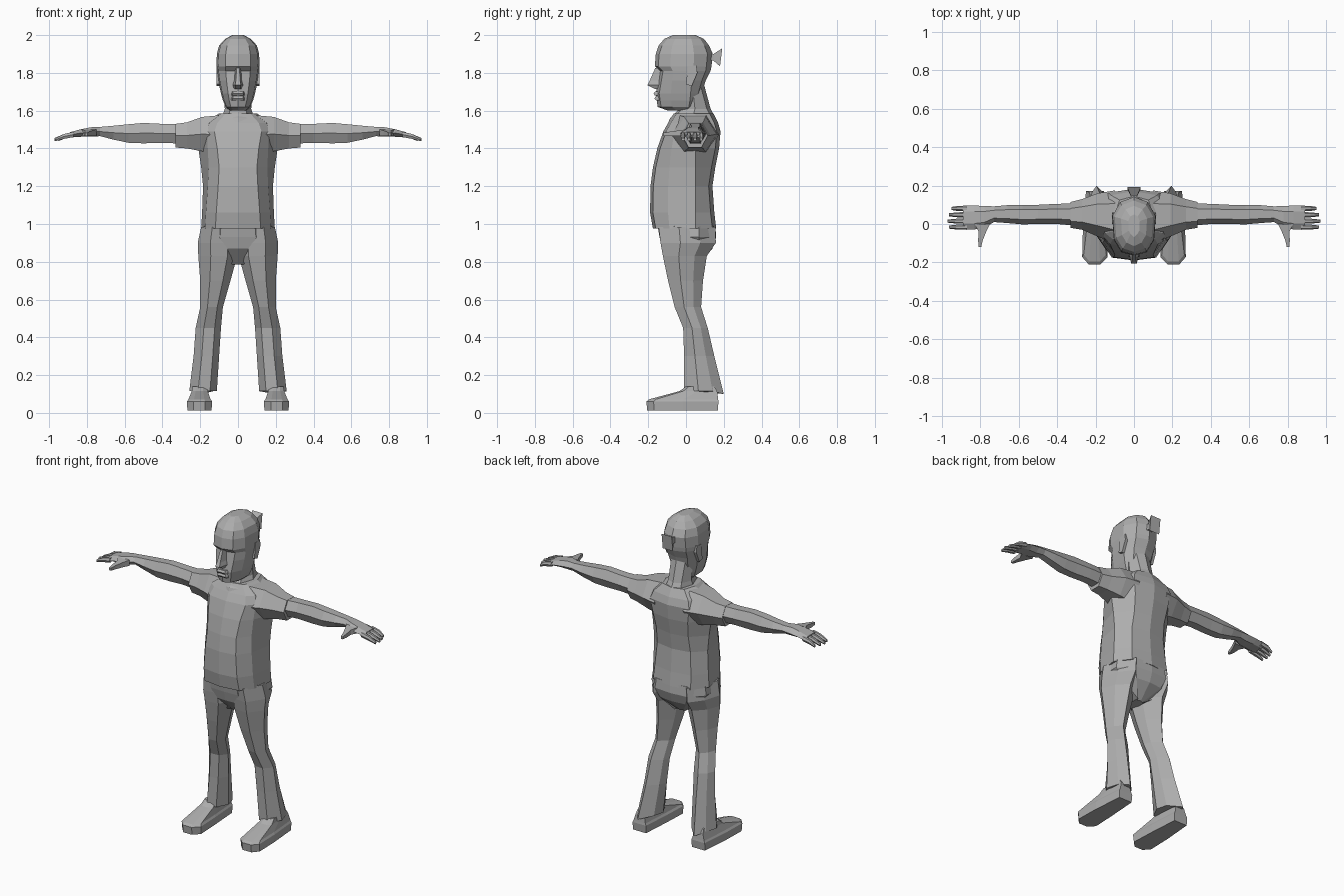
import bpy, bmesh
from mathutils import Vector

grey = bpy.data.materials.new("plain grey")
grey.diffuse_color = (0.42, 0.42, 0.42, 1)


def loft(name, rings, mirror=False):
    """Skin a list of equal-length rings of points and cap both ends."""
    bm = bmesh.new()
    loops = [[bm.verts.new(p) for p in r] for r in rings]
    n = len(loops[0])
    for a, b in zip(loops, loops[1:]):
        for i in range(n):
            j = (i + 1) % n
            bm.faces.new((a[i], a[j], b[j], b[i]))
    bm.faces.new(loops[0])
    bm.faces.new(loops[-1])
    bmesh.ops.recalc_face_normals(bm, faces=bm.faces)
    mesh = bpy.data.meshes.new(name)
    bm.to_mesh(mesh)
    bm.free()
    mesh.materials.append(grey)
    ob = bpy.data.objects.new(name, mesh)
    bpy.context.collection.objects.link(ob)
    if mirror:
        m = ob.modifiers.new("mirror", 'MIRROR')
        m.use_mirror_merge = False
    return ob


def symmetric(half, z):
    """Full ring from a right half that starts and ends on the centre line."""
    return [(x, y, z) for x, y in half] + [(-x, y, z) for x, y in half[-2:0:-1]]


def arm_ring(x, y0, y1, z0, z1):
    """Six-sided ring across the arm direction."""
    cy, cz, ry, rz = (y0 + y1) / 2, (z0 + z1) / 2, (y1 - y0) / 2, (z1 - z0) / 2
    return [(x, cy + a * ry, cz + b * rz) for a, b in
            ((1, 0), (.5, 1), (-.5, 1), (-1, 0), (-.5, -1), (.5, -1))]


# Shirt body: z, front y, back y, front panel half width, flank half width, side half width
shirt = [(.975, -.175, .16, .12, .175, .195), (1.06, -.19, .15, .115, .17, .19),
         (1.2, -.188, .14, .105, .16, .185), (1.3, -.175, .155, .10, .155, .195),
         (1.4, -.152, .175, .11, .16, .21), (1.49, -.12, .183, .125, .165, .20),
         (1.535, -.095, .17, .11, .15, .18), (1.585, -.065, .145, .065, .085, .10)]
loft("shirt_body", [symmetric([(0, f), (w1, f + .015), (w2, f * .5), (w3, .05),
                               (w1 + .01, b - .02), (0, b)], z)
                    for z, f, b, w1, w2, w3 in shirt])

# Sleeves
loft("sleeve", [arm_ring(*r) for r in
                [(.10, -.10, .175, 1.37, 1.575), (.19, -.065, .16, 1.385, 1.567),
                 (.27, -.03, .13, 1.40, 1.538), (.33, -.02, .115, 1.405, 1.53)]], True)

# Bare arms, wrists and palms
loft("arm", [arm_ring(*r) for r in
             [(.29, -.01, .108, 1.425, 1.528), (.40, .0, .105, 1.43, 1.53),
              (.50, .0, .10, 1.427, 1.535), (.58, -.002, .10, 1.43, 1.528),
              (.66, .005, .098, 1.447, 1.52), (.73, .01, .092, 1.465, 1.514),
              (.78, -.02, .094, 1.462, 1.512), (.83, -.028, .096, 1.462, 1.502),
              (.89, -.028, .096, 1.458, 1.486)]], True)

# Fingers
for i, (y, tip) in enumerate([(-.016, .965), (.015, .972), (.048, .965), (.081, .95)]):
    loft(f"finger_{i + 1}", [arm_ring(x, y - w, y + w, z - w, z + w) for x, w, z in
                             [(.87, .014, 1.474), (.92, .013, 1.464), (tip, .008, 1.447)]], True)

# Thumbs
loft("thumb", [[(cx - w, y, z - h), (cx + w, y, z - h), (cx + w, y, z + h), (cx - w, y, z + h)]
               for cx, y, z, w, h in [(.79, .0, 1.483, .04, .018), (.79, -.04, 1.48, .02, .015),
                                      (.80, -.085, 1.477, .012, .012),
                                      (.803, -.12, 1.475, .007, .008)]], True)

# Trouser seat, narrowing to the crotch
loft("trouser_seat", [symmetric([(0, f), (w * .5, f + .005), (w, -.06), (w, .07),
                                 (w * .6, b - .01), (0, b)], z)
                      for z, f, b, w in [(.99, -.15, .155, .18), (.93, -.14, .16, .19),
                                         (.87, -.125, .14, .15), (.785, -.05, .06, .03)]])

# Trouser legs: z, inner x, outer x, front y, back y
legs = [(.985, .01, .195, -.145, .155), (.90, .005, .213, -.135, .158),
        (.83, .004, .21, -.122, .11), (.70, .04, .20, -.095, .09), (.56, .08, .20, -.06, .08),
        (.45, .09, .224, -.015, .115), (.30, .10, .235, -.01, .15), (.115, .112, .258, -.01, .20)]
leg_rings = []
for z, xi, xo, f, b in legs:
    w, d = xo - xi, b - f
    leg_rings.append([(xi + w * u, f + d * v, z) for u, v in
                      ((.25, .03), (.68, 0), (1, .36), (.85, .72), (.55, 1), (.12, .68), (0, .36))])
leg_rings[-1][4] = (.195, .20, .10)
loft("trouser_leg", leg_rings, True)

# Shoes: outline rings from sole to ankle
shoe = [(.012, .14, .268, -.205, .168), (.06, .137, .27, -.21, .172),
        (.072, .145, .262, -.195, .17), (.115, .16, .245, -.035, .165), (.14, .165, .24, .0, .15)]
loft("shoe", [[(xi + (xo - xi) * u, f + (b - f) * v, z) for u, v in
               ((.28, 0), (.75, 0), (1, .1), (.97, .5), (.85, 1), (.15, 1), (.05, .5), (0, .1))]
              for z, xi, xo, f, b in shoe], True)

# Neck
loft("neck", [symmetric([(0, f), (w * .6, f + .015), (w, (f + b) / 2), (w * .65, b - .02), (0, b)], z)
              for z, f, b, w in [(1.49, -.11, .182, .12), (1.56, -.085, .155, .085),
                                 (1.61, -.035, .13, .07), (1.74, -.03, .095, .075)]])

# Head: z, front y, back y, half width
head = [(1.602, -.10, .02, .045), (1.62, -.15, .05, .066), (1.655, -.155, .07, .08),
        (1.69, -.16, .08, .09), (1.76, -.148, .105, .105), (1.81, -.14, .13, .112),
        (1.835, -.165, .135, .114), (1.90, -.16, .142, .112), (1.945, -.145, .122, .10),
        (1.98, -.115, .095, .068), (2.0, -.07, .05, .03)]
loft("head", [symmetric([(0, f), (w * .58, f + .018), (w * .92, f * .5), (w, b * .3),
                         (w * .65, b * .8), (0, b)], z) for z, f, b, w in head])

# Nose
loft("nose", [[(-w, -.13, z), (-w * .5, f, z), (w * .5, f, z), (w, -.13, z)]
              for z, f, w in [(1.715, -.165, .024), (1.735, -.205, .03),
                              (1.76, -.192, .022), (1.825, -.163, .016)]])

# Lips
for name, z, f in (("upper_lip", 1.69, -.172), ("lower_lip", 1.665, -.167)):
    loft(name, [[(-.04 * k, -.13, z + d), (-.028 * k, f + e, z + d),
                 (.028 * k, f + e, z + d), (.04 * k, -.13, z + d)]
                for d, k, e in ((-.011, 1, .008), (0, 1, 0), (.012, .9, .008))])

# Ears, lying close to the head
loft("ear", [[(x, y, z) for y, z in ((.0, 1.74), (.03, 1.73), (.06, 1.80), (.055, 1.84), (.01, 1.835))]
             for x in (.085, .114)], True)

# Tied hair tuft flaring out behind the head
loft("hair_tuft", [[(-w, y, z0), (w, y, z0), (w, y + s, z1), (-w, y + s, z1)]
                   for y, s, z0, z1, w in [(.11, 0, 1.865, 1.91, .02),
                                           (.145, 0, 1.865, 1.90, .016),
                                           (.18, .012, 1.835, 1.93, .035)]])
